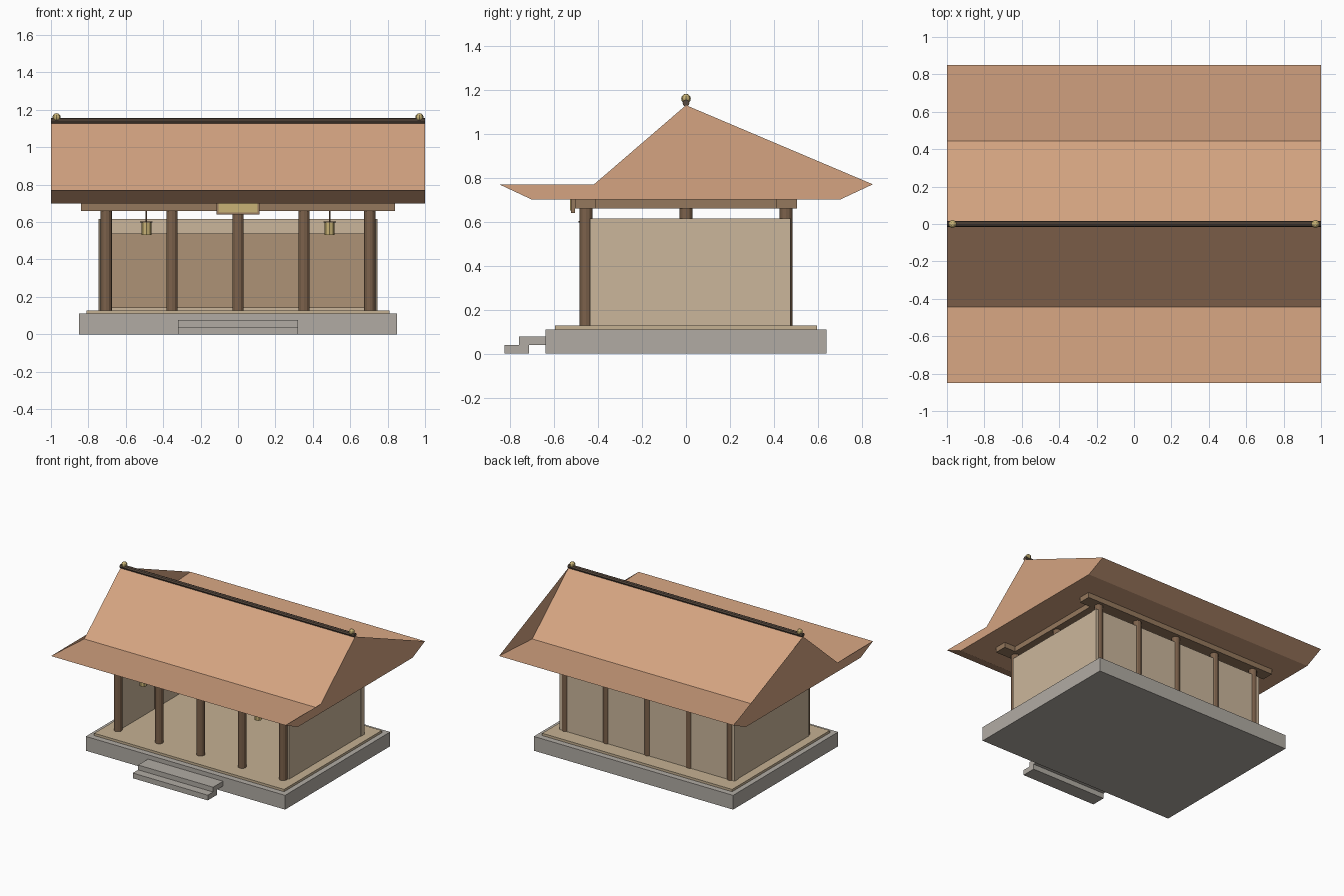
import bpy, bmesh

if "Cube" in bpy.data.objects:
    bpy.data.objects.remove(bpy.data.objects["Cube"])

def mat(name, r, g, b):
    m = bpy.data.materials.new(name)
    m.diffuse_color = (r, g, b, 1)
    m.use_nodes = True
    m.node_tree.nodes["Principled BSDF"].inputs["Base Color"].default_value = m.diffuse_color
    return m

TILE = mat("roof_tile", 0.66, 0.37, 0.22)
WOOD = mat("dark_wood", 0.20, 0.12, 0.07)
BEAM = mat("beam_wood", 0.30, 0.19, 0.11)
RIDGE = mat("ridge_dark", 0.10, 0.07, 0.05)
PLASTER = mat("plaster", 0.60, 0.47, 0.33)
PANEL = mat("panel", 0.42, 0.29, 0.18)
FLOOR = mat("floor_wood", 0.56, 0.44, 0.29)
STONE = mat("stone", 0.44, 0.41, 0.37)
GOLD = mat("gold", 0.58, 0.45, 0.18)

def finish(name, bm, material):
    me = bpy.data.meshes.new(name)
    bm.to_mesh(me)
    bm.free()
    me.materials.append(material)
    ob = bpy.data.objects.new(name, me)
    bpy.context.collection.objects.link(ob)
    return ob

def box(name, x, y, z, material):
    """Box from (min, max) ranges."""
    bm = bmesh.new()
    bmesh.ops.create_cube(bm, size=1)
    for v in bm.verts:
        v.co = [r[0] if c < 0 else r[1] for c, r in zip(v.co, (x, y, z))]
    return finish(name, bm, material)

def post(name, x, y, z0, z1, r, sides, material):
    bm = bmesh.new()
    bmesh.ops.create_cone(bm, cap_ends=True, segments=sides, radius1=r, radius2=r, depth=z1 - z0)
    ob = finish(name, bm, material)
    ob.location = (x, y, (z0 + z1) / 2)
    return ob

# Stone base, floor and steps
box("stone_base", (-.85, .85), (-.64, .64), (0, .11), STONE)
box("floor", (-.81, .81), (-.595, .595), (.11, .128), FLOOR)
box("lower_step", (-.32, .32), (-.825, -.715), (0, .04), STONE)
box("upper_step", (-.32, .32), (-.76, -.64), (.04, .077), STONE)

# Pillars
for x in (-.705, -.353, 0, .353, .705):
    for side, y in (("front", -.455), ("back", .455)):
        post(side + "_pillar", x, y, .128, .66, .03, 12, WOOD)
for x in (-.705, .705):
    post("side_pillar", x, 0, .128, .66, .03, 12, WOOD)

# Walls
box("back_wall", (-.747, .747), (.43, .475), (.128, .615), PLASTER)
box("back_panel", (-.675, .675), (.415, .43), (.14, .54), PANEL)
for s in (-1, 1):
    box("side_wall", sorted((s * .695, s * .742)), (-.437, .43), (.128, .615), PLASTER)

# Beams under the roof
for s in (-1, 1):
    box("long_beam", (-.84, .84), sorted((s * .41, s * .505)), (.66, .70), BEAM)
    box("side_beam", sorted((s * .665, s * .745)), (-.41, .41), (.66, .70), BEAM)

# Roof: extruded profile with upturned eaves, end caps fanned from the back eave tip
profile = [(.85, .77), (.445, .747), (0, 1.13), (-.445, .747), (-.85, .77), (-.70, .70), (.70, .70)]
bm = bmesh.new()
ends = [[bm.verts.new((x, y, z)) for y, z in profile] for x in (-1, 1)]
n = len(profile)
for i in range(n):
    j = (i + 1) % n
    bm.faces.new((ends[0][i], ends[0][j], ends[1][j], ends[1][i]))
for i in range(1, n - 1):
    bm.faces.new((ends[1][0], ends[1][i], ends[1][i + 1]))
    bm.faces.new((ends[0][0], ends[0][i + 1], ends[0][i]))
finish("roof", bm, TILE)

# Ridge pole and end ornaments
ridge = post("ridge_pole", 0, 0, -1, 1, .016, 8, RIDGE)
ridge.location = (0, 0, 1.14)
ridge.rotation_euler = (0, 1.5708, 0)
for x in (-.97, .97):
    bm = bmesh.new()
    bmesh.ops.create_uvsphere(bm, u_segments=8, v_segments=6, radius=.022)
    finish("ridge_ornament", bm, GOLD).location = (x, 0, 1.16)

# Plaque over the entrance
box("plaque_frame", (-.115, .115), (-.523, -.505), (.64, .74), BEAM)
box("plaque_face", (-.105, .105), (-.528, -.52), (.652, .73), GOLD)

# Hanging lanterns
for x in (-.49, .49):
    post("lantern_rod", x, -.455, .60, .66, .005, 6, WOOD)
    post("lantern_cap", x, -.455, .597, .604, .034, 8, WOOD)
    post("lantern_body", x, -.455, .53, .597, .027, 8, GOLD)
